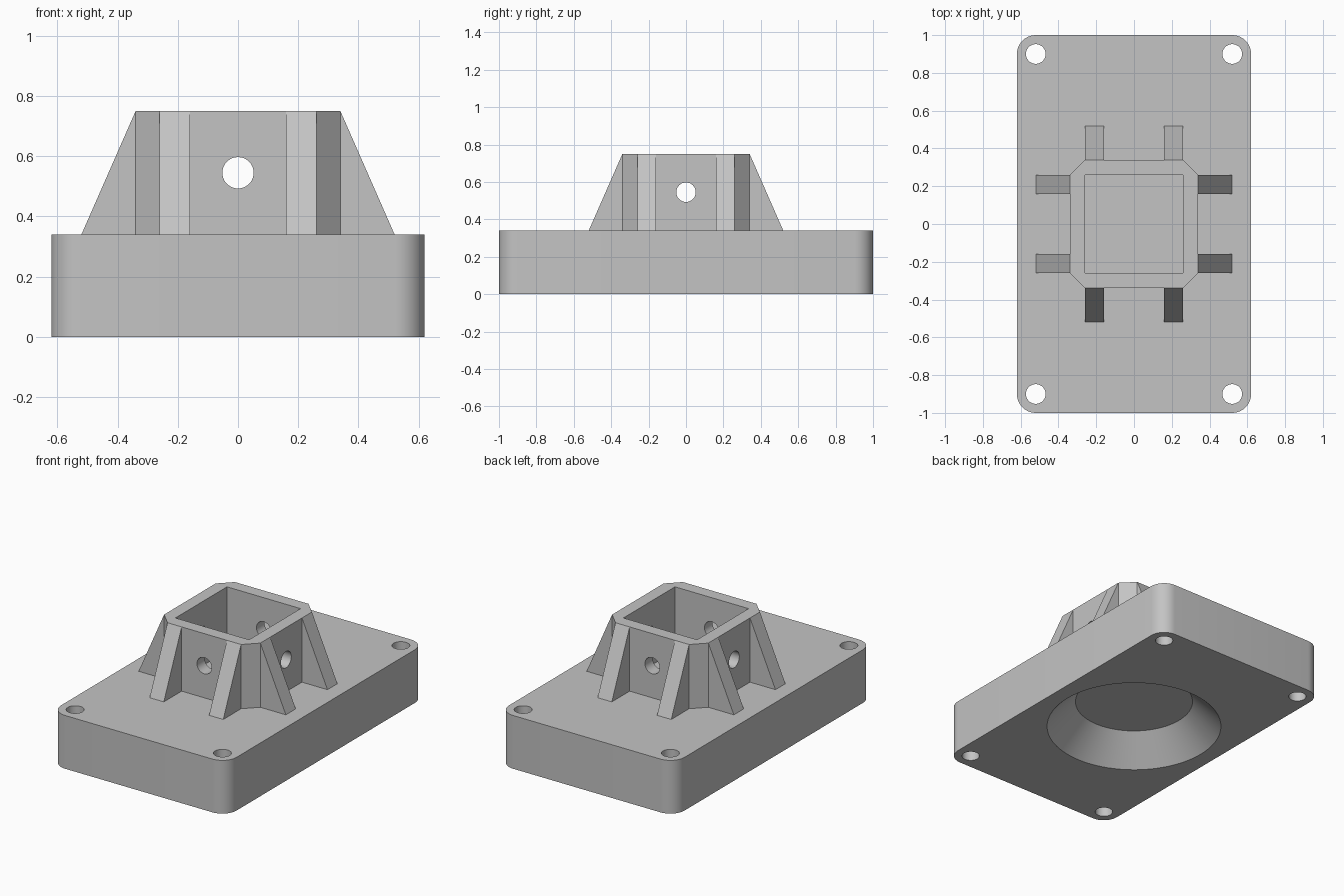
import bpy
import bmesh
from math import radians, pi
from mathutils import Matrix, Vector

old = bpy.data.objects.get("Cube")
if old:
    bpy.data.objects.remove(old, do_unlink=True)

BASE_TOP, TOWER_TOP = 0.34, 0.75
HOLE_R = 0.052

grey = bpy.data.materials.new("plain grey")
grey.use_nodes = True
colour = (0.55, 0.55, 0.55, 1)
grey.diffuse_color = colour
grey.node_tree.nodes["Principled BSDF"].inputs["Base Color"].default_value = colour


def to_object(name, bm):
    bmesh.ops.recalc_face_normals(bm, faces=bm.faces)
    mesh = bpy.data.meshes.new(name)
    bm.to_mesh(mesh)
    bm.free()
    obj = bpy.data.objects.new(name, mesh)
    mesh.materials.append(grey)
    bpy.context.collection.objects.link(obj)
    return obj


def prism(name, points, direction):
    """Extrude a closed outline along a direction."""
    bm = bmesh.new()
    face = bm.faces.new([bm.verts.new(p) for p in points])
    out = bmesh.ops.extrude_face_region(bm, geom=[face], use_keep_orig=True)
    verts = [g for g in out["geom"] if isinstance(g, bmesh.types.BMVert)]
    bmesh.ops.translate(bm, verts=verts, vec=Vector(direction))
    return to_object(name, bm)


def cone(name, r1, r2, depth, centre, rotation=Matrix(), segments=48):
    bm = bmesh.new()
    bmesh.ops.create_cone(bm, cap_ends=True, segments=segments, radius1=r1,
                          radius2=r2, depth=depth,
                          matrix=Matrix.Translation(centre) @ rotation)
    return to_object(name, bm)


def select_only(obj):
    bpy.ops.object.select_all(action="DESELECT")
    obj.select_set(True)
    bpy.context.view_layer.objects.active = obj


def cut(obj, cutters):
    select_only(obj)
    for cutter in cutters:
        cutter.hide_render = True
        mod = obj.modifiers.new("cut", "BOOLEAN")
        mod.operation, mod.solver, mod.object = "DIFFERENCE", "EXACT", cutter
        bpy.ops.object.modifier_apply(modifier=mod.name)
        bpy.data.objects.remove(cutter, do_unlink=True)
    bpy.ops.object.shade_smooth_by_angle(angle=radians(30))


# Base block with rounded upright edges
bm = bmesh.new()
bmesh.ops.create_cube(bm, size=1, matrix=Matrix.Translation((0, 0, BASE_TOP / 2))
                      @ Matrix.Diagonal((1.24, 2, BASE_TOP, 1)))
upright = [e for e in bm.edges
           if abs(e.verts[0].co.z - e.verts[1].co.z) > 0.1]
bmesh.ops.bevel(bm, geom=upright, offset=0.1, segments=10, profile=0.5,
                affect="EDGES")
base = to_object("base_block", bm)

# Corner bolt holes and the conical recess underneath
cutters = [cone("bolt_cutter", HOLE_R, HOLE_R, 1, (x, y, 0.2))
           for x in (-0.52, 0.52) for y in (-0.9, 0.9)]
lip = 0.02
cutters.append(cone("recess_cutter", 0.54, 0.35, 0.17 + lip,
                    (0, 0, (0.17 - lip) / 2), segments=96))
cut(base, cutters)

# Square socket with chamfered corners
a, b = 0.34, 0.26
outline = [(a, -b), (a, b), (b, a), (-b, a), (-a, b), (-a, -b), (-b, -a), (b, -a)]
socket = prism("socket", [(x, y, BASE_TOP) for x, y in outline],
               (0, 0, TOWER_TOP - BASE_TOP))
pocket = prism("pocket_cutter",
               [(x, y, 0.2) for x, y in ((b, b), (-b, b), (-b, -b), (b, -b))],
               (0, 0, 1))
mid = (0, 0, (BASE_TOP + TOWER_TOP) / 2)
pins = [cone("pin_cutter", HOLE_R, HOLE_R, 2, mid, Matrix.Rotation(pi / 2, 4, axis))
        for axis in "XY"]
cut(socket, [pocket] + pins)

# Pairs of sloping ribs on all four sides
for turn, side in enumerate(("front", "left", "back", "right")):
    for x0, end in ((-b, "a"), (0.16, "b")):
        rib = prism(f"{side}_rib_{end}",
                    [(x0, -a, BASE_TOP), (x0, -0.52, BASE_TOP), (x0, -a, TOWER_TOP)],
                    (0.1, 0, 0))
        rib.data.transform(Matrix.Rotation(turn * pi / 2, 4, "Z"))
